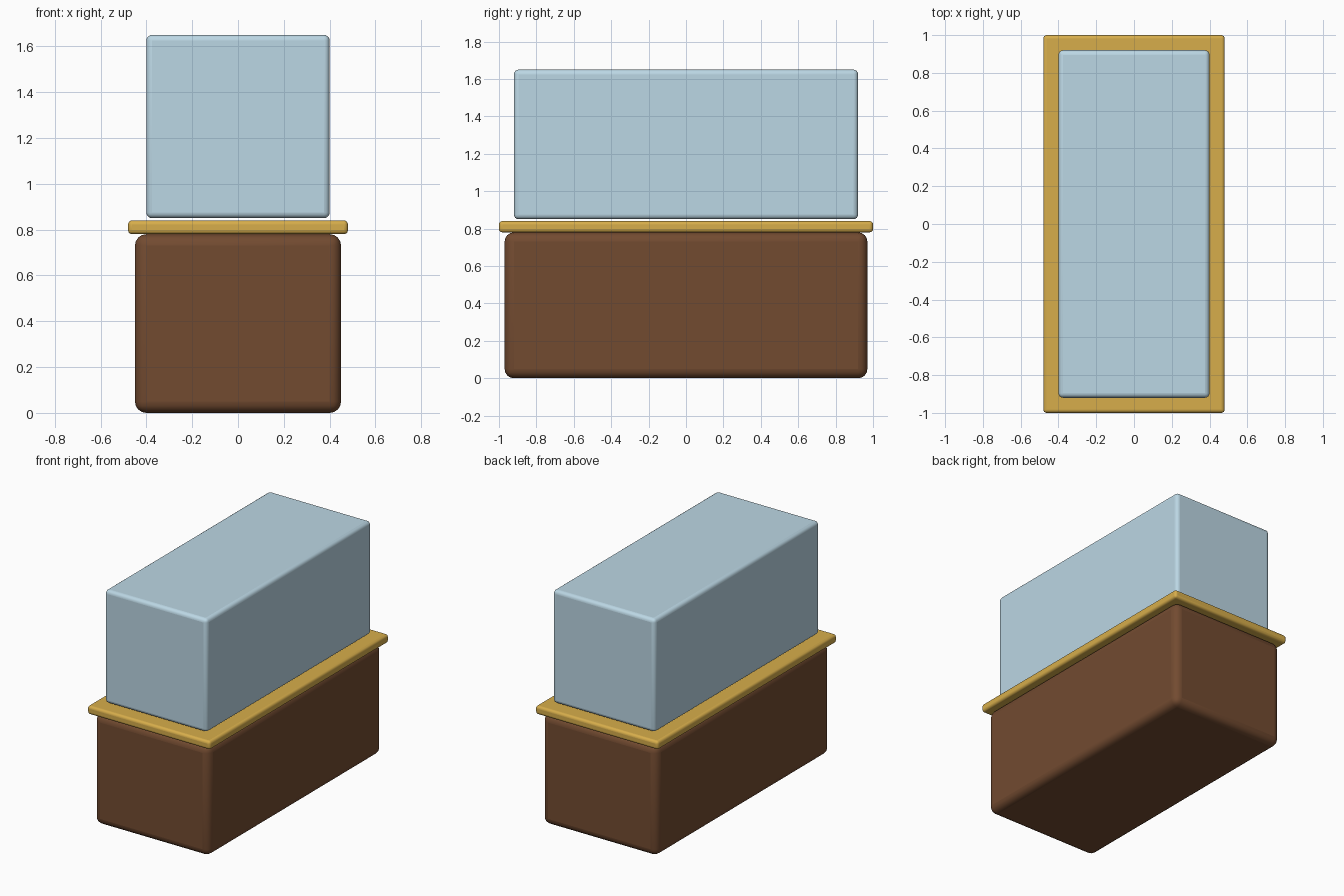
import bpy
import math

if "Cube" in bpy.data.objects:
    bpy.data.objects.remove(bpy.data.objects["Cube"])


def material(name, color):
    mat = bpy.data.materials.new(name)
    mat.diffuse_color = (*color, 1)
    mat.use_nodes = True
    mat.node_tree.nodes["Principled BSDF"].inputs["Base Color"].default_value = mat.diffuse_color
    return mat


def rounded_box(name, half_x, half_y, z0, z1, radius, mat):
    bpy.ops.mesh.primitive_cube_add(size=1, location=(0, 0, (z0 + z1) / 2))
    obj = bpy.context.object
    obj.name = name
    obj.scale = (2 * half_x, 2 * half_y, z1 - z0)
    bpy.ops.object.transform_apply(location=False, rotation=False, scale=True)
    bevel = obj.modifiers.new("Rounded edges", 'BEVEL')
    bevel.width = radius
    bevel.segments = 4
    obj.data.materials.append(mat)
    bpy.ops.object.shade_smooth_by_angle(angle=math.radians(40))
    return obj


wood = material("Brown wood", (0.17, 0.07, 0.03))
brass = material("Brass", (0.68, 0.42, 0.07))
glass = material("Pale blue glass", (0.50, 0.68, 0.78))

# Wooden base cabinet
rounded_box("base", 0.45, 0.97, 0.0, 0.78, 0.05, wood)
# Overhanging trim plate
rounded_box("trim", 0.48, 1.0, 0.78, 0.84, 0.018, brass)
# Glass case, just above the trim
rounded_box("glass_case", 0.40, 0.92, 0.85, 1.65, 0.025, glass)
